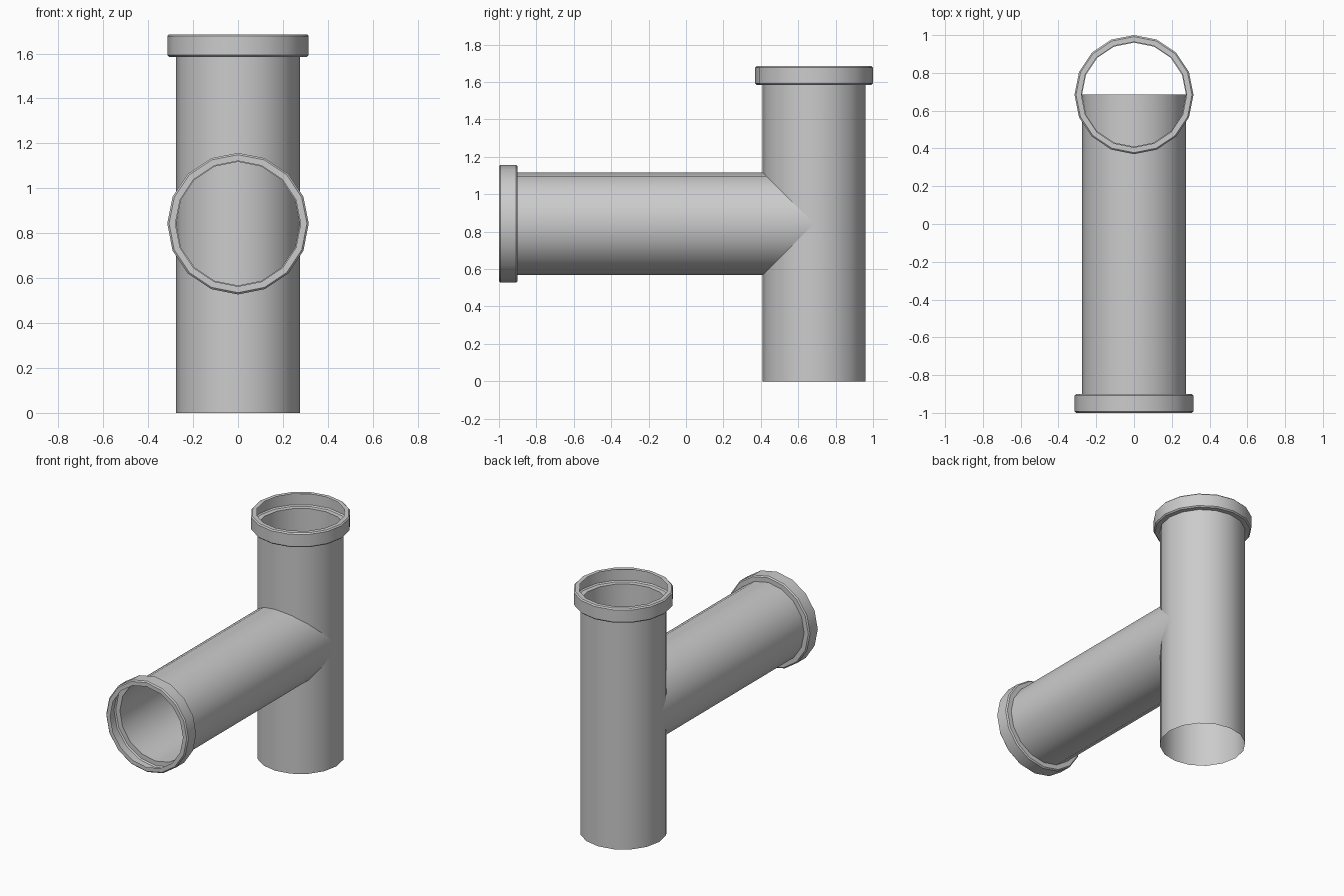
import bpy, bmesh, math
from mathutils import Matrix

if "Cube" in bpy.data.objects:
    bpy.data.objects.remove(bpy.data.objects["Cube"])

SIDES = 16
R, RC = 0.275, 0.315        # pipe and collar radius
L, H, B = 1.685, 0.10, 0.008  # length, collar height, bevel

# (radius, height) outline of an open thin-walled pipe ending in a hollow collar
PROFILE = [(R, 0), (R, L - H), (RC - B, L - H), (RC, L - H + B),
           (RC, L - B), (RC - B, L), (0.279, L)]


def pipe(name, matrix):
    bm = bmesh.new()
    rings = []
    for r, z in PROFILE:
        rings.append([bm.verts.new((r * math.cos(2 * math.pi * i / SIDES),
                                    r * math.sin(2 * math.pi * i / SIDES), z))
                      for i in range(SIDES)])
    for a, b in zip(rings, rings[1:]):
        for i in range(SIDES):
            j = (i + 1) % SIDES
            bm.faces.new((a[i], a[j], b[j], b[i]))
    bm.transform(matrix)
    mesh = bpy.data.meshes.new(name)
    bm.to_mesh(mesh)
    bm.free()
    ob = bpy.data.objects.new(name, mesh)
    bpy.context.collection.objects.link(ob)
    bpy.ops.object.select_all(action='DESELECT')
    ob.select_set(True)
    bpy.context.view_layer.objects.active = ob
    bpy.ops.object.shade_smooth_by_angle(angle=math.radians(30))
    return ob


# Upright pipe, collar at the top
axis_y = 1 - RC
pipe("upright_pipe", Matrix.Translation((0, axis_y, 0)))

# Branch pipe, open end inside the upright, collar at the front
pipe("branch_pipe", Matrix.Translation((0, axis_y, L / 2)) @ Matrix.Rotation(math.pi / 2, 4, 'X'))
